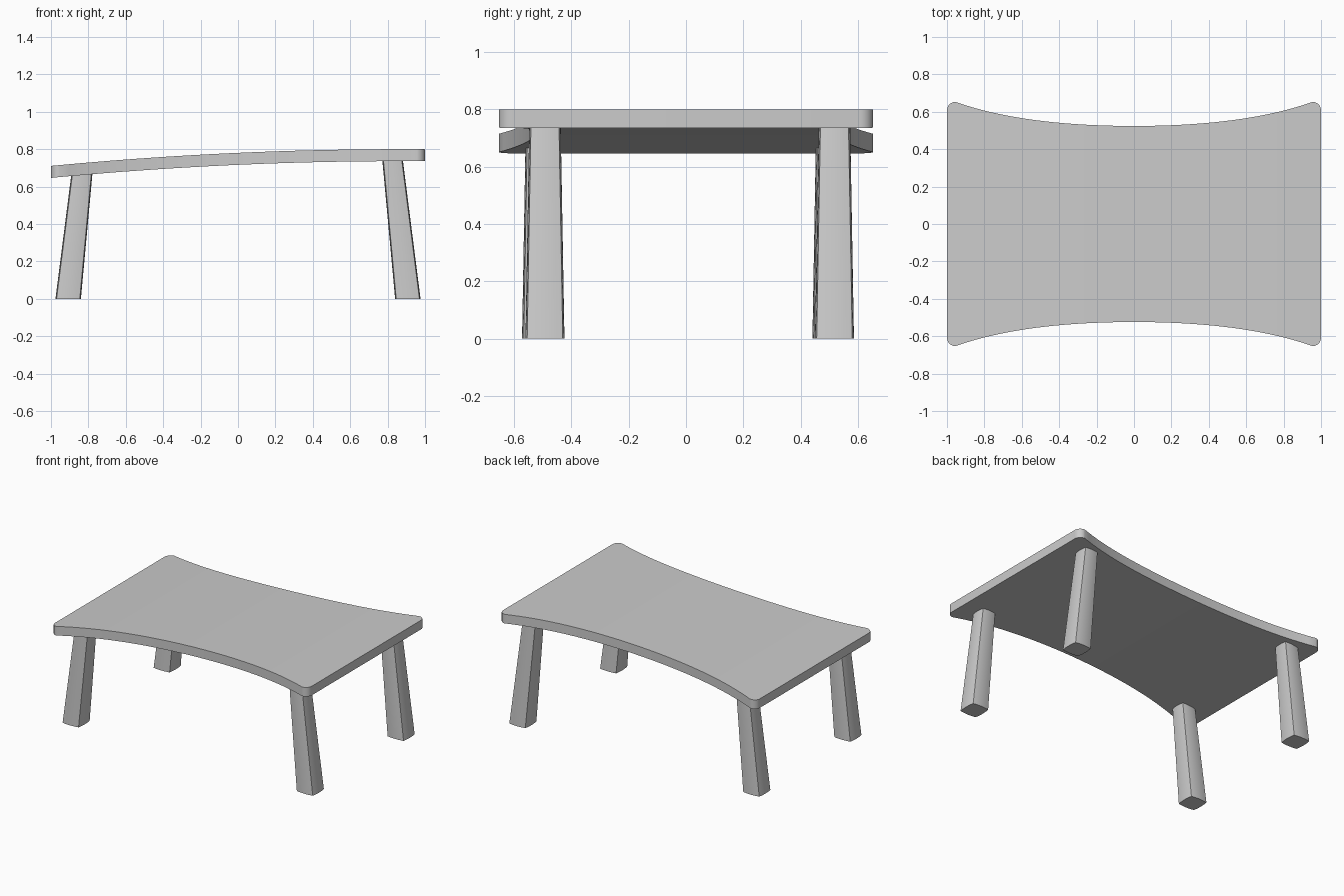
import bpy, bmesh, math

cube = bpy.data.objects.get("Cube")
if cube:
    bpy.data.objects.remove(cube, do_unlink=True)

grey = bpy.data.materials.new("plain_grey")
grey.use_nodes = True
grey.diffuse_color = (0.6, 0.6, 0.6, 1)
grey.node_tree.nodes["Principled BSDF"].inputs["Base Color"].default_value = (0.6, 0.6, 0.6, 1)

THICKNESS = 0.064
CORNER = 0.045


def loft(name, rings):
    """Skin a row of equal closed rings, cap both ends and shade by angle."""
    bm = bmesh.new()
    rows = [[bm.verts.new(p) for p in ring] for ring in rings]
    n = len(rows[0])
    for a, b in zip(rows, rows[1:]):
        for i in range(n):
            j = (i + 1) % n
            bm.faces.new((a[i], a[j], b[j], b[i]))
    bm.faces.new(rows[0])
    bm.faces.new(rows[-1])
    bmesh.ops.recalc_face_normals(bm, faces=bm.faces)
    mesh = bpy.data.meshes.new(name)
    bm.to_mesh(mesh)
    bm.free()
    mesh.materials.append(grey)
    obj = bpy.data.objects.new(name, mesh)
    bpy.context.collection.objects.link(obj)
    bpy.ops.object.select_all(action='DESELECT')
    obj.select_set(True)
    bpy.context.view_layer.objects.active = obj
    bpy.ops.object.shade_smooth_by_angle(angle=math.radians(30))
    return obj


def top_height(x):
    return 0.80 - 0.0253 * (x - 0.88) ** 2


def half_depth(x):
    """Waisted outline with rounded corners."""
    u = min(abs(x), 1 - CORNER)
    h = 0.524 + 0.1 * u ** 2 + 0.045 * u ** 4
    over = max(0, abs(x) - (1 - CORNER))
    return h - CORNER + math.sqrt(max(0, CORNER ** 2 - over ** 2))


# Table top: sections across the width, denser around the corners
inner = 1 - CORNER
stations = [-inner + 2 * inner * i / 40 for i in range(41)]
arc = [inner + CORNER * math.sin(math.pi / 2 * i / 8) for i in range(1, 9)]
stations = [-x for x in reversed(arc)] + stations + arc
sections = []
for x in stations:
    h, z = half_depth(x), top_height(x)
    sections.append([(x, -h, z), (x, h, z), (x, h, z - THICKNESS), (x, -h, z - THICKNESS)])
loft("table_top", sections)


def leg_ring(side, cy, z):
    """Square section with gently bowed sides, leaning in and tapering with height."""
    t = z / 0.737
    cx = side * (0.908 - 0.081 * t)
    half = 0.068 - 0.013 * t
    bow = 0.006
    ring = []
    for k in range(4):
        c, s = math.cos(k * math.pi / 2), math.sin(k * math.pi / 2)
        for i in range(6):
            v = -1 + i / 3
            a = half - bow * v * v
            b = v * (half - bow)
            ring.append((cx + c * a - s * b, cy + s * a + c * b, z))
    return ring


# Legs, embedded slightly in the underside
for name, side, cy in (("front_left_leg", 1, -0.492), ("back_left_leg", 1, 0.518),
                       ("front_right_leg", -1, -0.504), ("back_right_leg", -1, 0.509)):
    top = top_height(side * 0.83) - THICKNESS + 0.02
    loft(name, [leg_ring(side, cy, 0), leg_ring(side, cy, top)])
